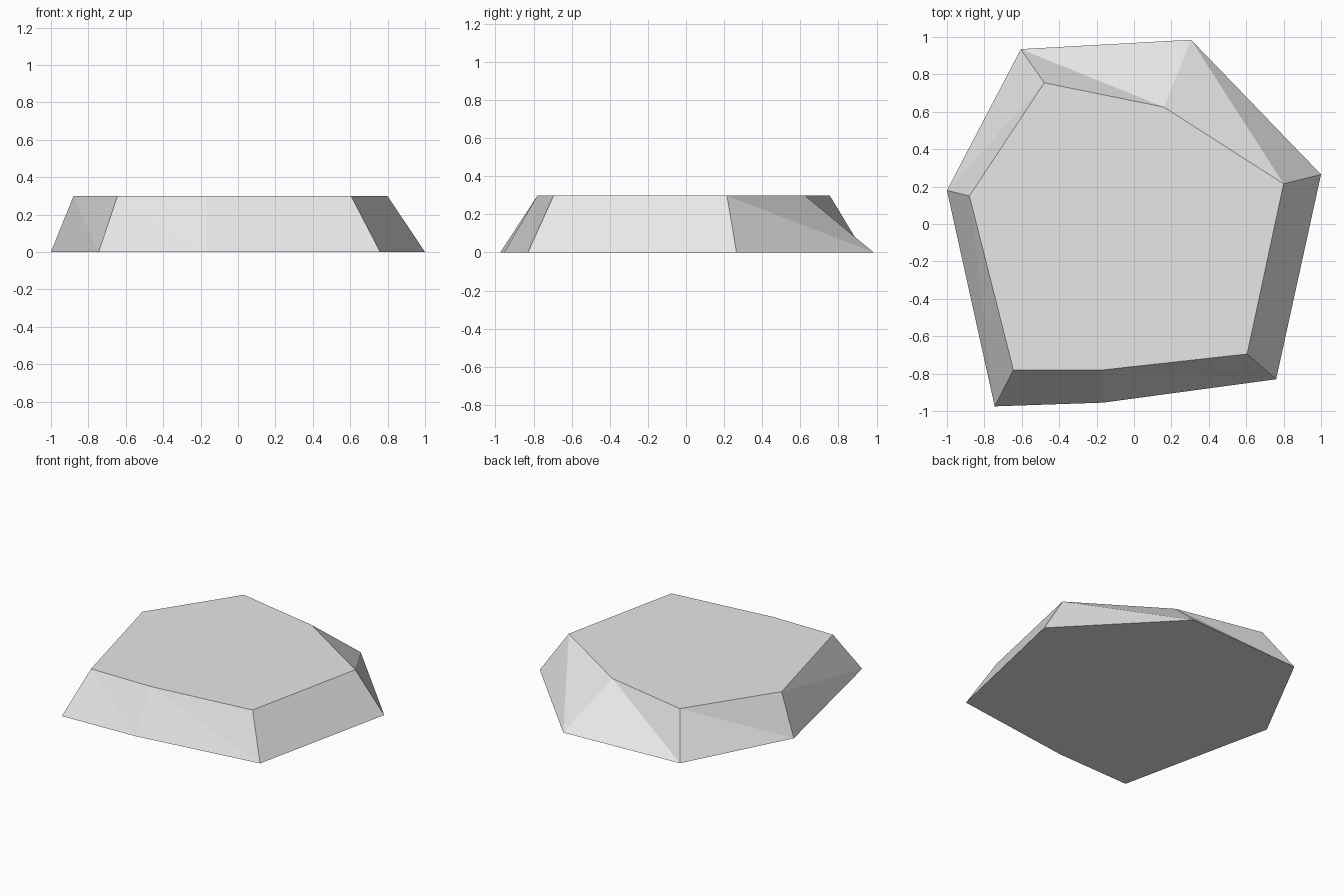
import bpy
import bmesh

# Remove the default cube
cube = bpy.data.objects.get("Cube")
if cube:
    bpy.data.objects.remove(cube, do_unlink=True)

HEIGHT = 0.298

# Outlines of the slab, counter-clockwise from the right-hand corner
base_outline = [(-1.0, 0.18), (-0.745, -0.975), (-0.165, -0.955), (0.76, -0.83),
                (1.0, 0.265), (0.305, 0.985), (-0.605, 0.935)]
top_outline = [(-0.88, 0.15), (-0.645, -0.78), (-0.165, -0.78), (0.605, -0.695),
               (0.80, 0.215), (0.16, 0.625), (-0.48, 0.755)]

# Plain stone material
stone = bpy.data.materials.new("stone_grey")
stone.use_nodes = True
grey = (0.8, 0.8, 0.8, 1.0)
stone.diffuse_color = grey
stone.node_tree.nodes["Principled BSDF"].inputs["Base Color"].default_value = grey


def build_slab(name, lower, upper, height, material):
    """Flat-topped rock with faceted, sloping sides."""
    bm = bmesh.new()
    low = [bm.verts.new((x, y, 0)) for x, y in lower]
    top = [bm.verts.new((x, y, height)) for x, y in upper]
    bm.faces.new(top)
    bm.faces.new(low[::-1])
    # Each twisted side is split along the same diagonal
    for i in range(len(low)):
        j = (i + 1) % len(low)
        bm.faces.new((low[i], low[j], top[i]))
        bm.faces.new((low[j], top[j], top[i]))
    bmesh.ops.recalc_face_normals(bm, faces=bm.faces)
    mesh = bpy.data.meshes.new(name)
    bm.to_mesh(mesh)
    bm.free()
    mesh.materials.append(material)
    obj = bpy.data.objects.new(name, mesh)
    bpy.context.collection.objects.link(obj)
    return obj


build_slab("rock_slab", base_outline, top_outline, HEIGHT, stone)
